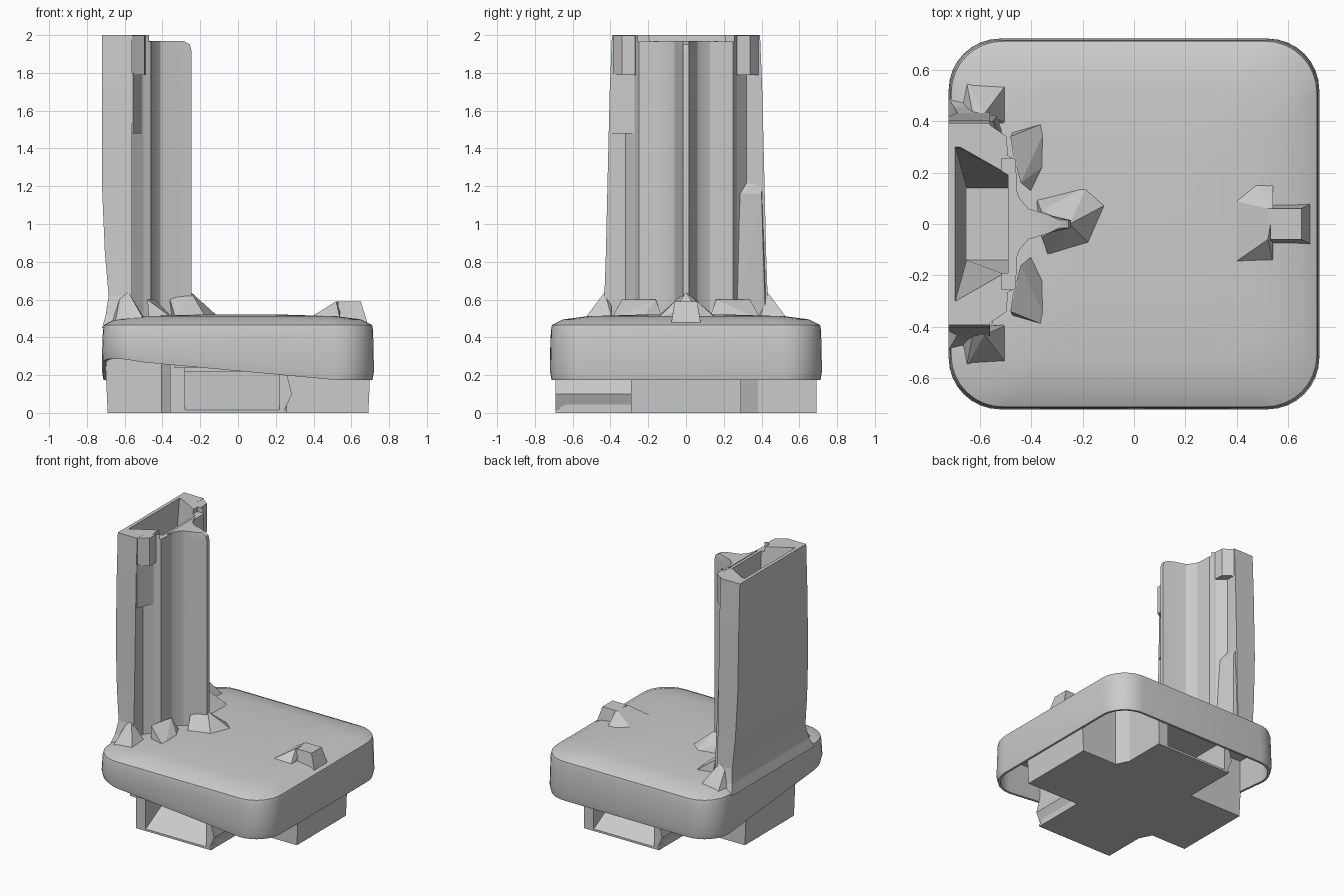
import bpy, bmesh, math

old = bpy.data.objects.get("Cube")
if old:
    bpy.data.objects.remove(old, do_unlink=True)

# single flat material
grey = bpy.data.materials.new("plain grey")
grey.use_nodes = True
COLOR = (0.6, 0.6, 0.6, 1)
grey.diffuse_color = COLOR
grey.node_tree.nodes["Principled BSDF"].inputs["Base Color"].default_value = COLOR


def finish(name, bm, smooth=False):
    bmesh.ops.recalc_face_normals(bm, faces=bm.faces)
    mesh = bpy.data.meshes.new(name)
    bm.to_mesh(mesh)
    bm.free()
    mesh.materials.append(grey)
    obj = bpy.data.objects.new(name, mesh)
    bpy.context.collection.objects.link(obj)
    if smooth:
        bpy.ops.object.select_all(action='DESELECT')
        obj.select_set(True)
        bpy.context.view_layer.objects.active = obj
        bpy.ops.object.shade_smooth_by_angle(angle=math.radians(30))
    return obj


def loft(name, rings, smooth=False):
    """Skin a stack of equal rings and cap both ends."""
    bm = bmesh.new()
    vs = [[bm.verts.new(p) for p in ring] for ring in rings]
    n = len(vs[0])
    for a, b in zip(vs, vs[1:]):
        for i in range(n):
            j = (i + 1) % n
            bm.faces.new((a[i], a[j], b[j], b[i]))
    bm.faces.new(vs[0])
    bm.faces.new(vs[-1])
    return finish(name, bm, smooth)


def hull(name, points):
    bm = bmesh.new()
    for p in points:
        bm.verts.new(p)
    bmesh.ops.convex_hull(bm, input=bm.verts[:])
    return finish(name, bm)


def box(name, x, y, z):
    return hull(name, [(a, b, c) for a in x for b in y for c in z])


def skirt_lift(x, y, z):
    """Raise the lower edge toward the front right corner."""
    if z < 0.23:
        z += 0.11 * min(1, max(0, -x / 0.6)) * min(1, max(0, -y / 0.6))
    return (x, y, z)


def rounded_square(half, radius, z, steps=8):
    ring = []
    for quarter in range(4):
        mid = math.radians(45 + 90 * quarter)
        cx = math.copysign(half - radius, math.cos(mid))
        cy = math.copysign(half - radius, math.sin(mid))
        for k in range(steps + 1):
            a = math.radians(90 * (quarter + k / steps))
            ring.append(skirt_lift(cx + radius * math.cos(a), cy + radius * math.sin(a), z))
    return ring


def mirrored(half):
    """Complete a half section across y = 0."""
    return half + [(x, -y) for x, y in reversed(half)]


# base body: skirt with hollow underside and domed top
base_profile = [(0.695, 0.18, 0.43), (0.695, 0.18, 0.175), (0.712, 0.2, 0.175),
                (0.72, 0.2, 0.22), (0.715, 0.2, 0.44), (0.71, 0.2, 0.465),
                (0.65, 0.2, 0.495), (0.52, 0.2, 0.512), (0.25, 0.1, 0.52)]
loft("base_body", [rounded_square(*p) for p in base_profile], True)

# solid bar of the cross shaped foot
hull("foot_bar", [(x * s, y, z) for s in (1, -1) for y in (-0.29, 0.29)
                  for x, z in ((0.69, 0), (0.71, 0.44))])

# hollow cross arms, repeated by a half turn
for side, s in (("front", 1), ("back", -1)):
    def turned(points):
        return [(x * s, y * s, z) for x, y, z in points]

    hull(side + "_pocket_ramp", turned([(x, y, z) for x in (-0.34, 0.26) for y, z in
                                        ((-0.69, 0), (-0.69, 0.015), (-0.28, 0), (-0.32, 0.22))]))
    hull(side + "_pocket_left_wall", turned([(x, y, z) for y in (-0.69, -0.28) for x, z in
                                             ((-0.36, 0), (-0.28, 0), (-0.28, 0.44), (-0.36, 0.44))]))
    hull(side + "_pocket_right_wall", turned([(x, y, z) for y in (-0.69, -0.28) for x, z in
                                              ((0.22, 0), (0.24, 0), (0.285, 0.1), (0.27, 0.1),
                                               (0.22, 0.24), (0.25, 0.24))]))
    # upright fillet rounding the notch, and a short solid lip above the pocket
    hull(side + "_notch_fillet", turned([(x, y, z) for z in (0, 0.44) for x, y in
                                         ((-0.28, -0.28), (-0.41, -0.28), (-0.38, -0.32), (-0.34, -0.38),
                                          (-0.34, -0.42))]))
    box(side + "_pocket_roof", *[sorted((a * s, b * s)) for a, b in ((-0.34, 0.25), (-0.7, -0.28))],
        (0.24, 0.44))

# mast: tapered tube with side columns
section = mirrored([(-0.72, 0.40), (-0.56, 0.40), (-0.56, 0.32), (-0.50, 0.27),
                    (-0.46, 0.25), (-0.455, 0.15)])
levels = [(0.45, 1.22, 0), (0.52, 1.14, 0.02), (0.62, 1.08, 0.035), (0.85, 1.06, 0.015),
          (1.2, 1.04, 0), (1.7, 1.01, 0), (2.0, 0.98, 0)]
mast = loft("mast", [[(x + (dx if x < -0.7 else 0), y * (s if abs(y) > 0.33 else 1), z)
                      for x, y in section] for z, s, dx in levels])

# hollow the mast and lower its front lip
bore = loft("mast_bore", [[(-0.65, -0.14, 1.2), (-0.49, -0.14, 1.2), (-0.49, 0.14, 1.2), (-0.65, 0.14, 1.2)],
                          [(-0.70, -0.32, 2.1), (-0.49, -0.2, 2.1), (-0.49, 0.2, 2.1), (-0.70, 0.32, 2.1)]])
lip = box("lip_cutter", (-0.515, -0.3), (-0.255, 0.255), (1.965, 2.1))
for cutter in (bore, lip):
    cutter.hide_render = True
    mod = mast.modifiers.new("cut", 'BOOLEAN')
    mod.operation = 'DIFFERENCE'
    mod.object = cutter
    bpy.context.view_layer.objects.active = mast
    bpy.ops.object.modifier_apply(modifier=mod.name)
    bpy.data.objects.remove(cutter, do_unlink=True)

# front fin blending into the mast
fin = mirrored([(-0.47, 0.17), (-0.445, 0.10), (-0.41, 0.06), (-0.33, 0.035), (-0.245, 0.015)])
loft("mast_fin", [[(min(x, tip), y, z) for x, y in fin] for z, tip in
                  ((0.5, -0.24), (1.91, -0.24), (1.95, -0.255), (1.97, -0.29))], True)

for side, s in (("left", 1), ("right", -1)):
    # cap at the head of each side slot
    hull(side + "_slot_cap", [(x, y * s, z) for z in (1.79, 1.999) for x, y in
                              ((-0.57, 0.392), (-0.57, 0.31), (-0.51, 0.262), (-0.49, 0.27), (-0.495, 0.34))])
    # gussets at the mast foot
    hull(side + "_column_foot", [(-0.58, 0.43 * s, 0.64), (-0.65, 0.55 * s, 0.48), (-0.49, 0.55 * s, 0.48),
                                 (-0.49, 0.39 * s, 0.49), (-0.68, 0.40 * s, 0.48), (-0.62, 0.40 * s, 0.64)])
    hull(side + "_panel_foot", [(-0.47, 0.27 * s, 0.60), (-0.48, 0.34 * s, 0.60), (-0.47, 0.36 * s, 0.48),
                                (-0.33, 0.40 * s, 0.49), (-0.33, 0.24 * s, 0.49),
                                (-0.44, 0.16 * s, 0.60), (-0.39, 0.12 * s, 0.49)])

# partly filled side slots
hull("left_slot_fill", [(-0.58, 0.43, 0.5), (-0.53, 0.42, 0.5), (-0.49, 0.27, 0.5),
                        (-0.57, 0.40, 1.22), (-0.545, 0.40, 1.16), (-0.52, 0.285, 1.16), (-0.56, 0.29, 1.22)])
hull("right_slot_fill", [(x, y, z) for z in (1.48, 1.8) for x, y in
                         ((-0.57, -0.40), (-0.555, -0.40), (-0.505, -0.27), (-0.57, -0.29))])

# fin foot
hull("fin_foot", [(-0.25, 0, 0.64), (-0.36, 0.05, 0.6), (-0.36, -0.05, 0.6), (-0.18, 0.15, 0.505),
                  (-0.10, 0.08, 0.505), (-0.17, -0.08, 0.505), (-0.33, -0.13, 0.5), (-0.38, 0.1, 0.5)])

# small stop block with a ramp on the deck
hull("stop_block", [(x, y * s, z) for s in (1, -1) for x, y, z in
                    ((0.53, 0.08, 0.47), (0.69, 0.08, 0.46), (0.53, 0.06, 0.59), (0.65, 0.06, 0.59))])
hull("stop_ramp", [(0.39, 0.09, 0.51), (0.39, -0.15, 0.51), (0.54, -0.15, 0.5), (0.54, 0.16, 0.5),
                   (0.47, 0.16, 0.505), (0.52, 0.06, 0.59), (0.52, -0.06, 0.59), (0.54, 0.06, 0.59)])
